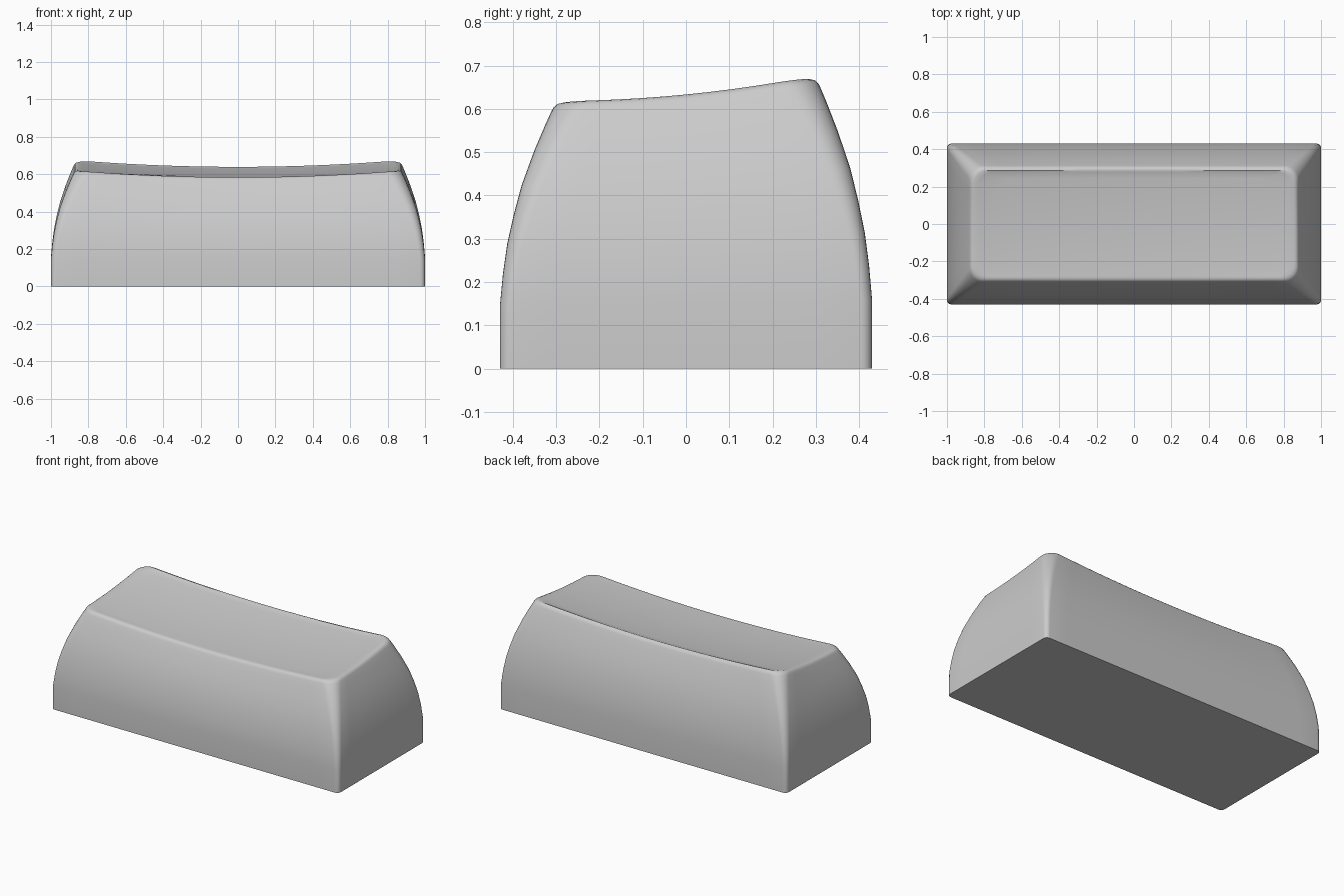
import bpy, bmesh, math

if "Cube" in bpy.data.objects:
    bpy.data.objects.remove(bpy.data.objects["Cube"])

HX, HY = 1.0, 0.43
TOP_INSET = 0.128


def top_height(x, y):
    # Sloping top, dished along its length
    edge = 0.633 + 0.092 * y + 0.14 * y * y
    return edge - 0.034 * (1 - (x / 0.87) ** 2)


def ring(inset, r, nx=16, ny=8, nc=6):
    # Rounded rectangle with a constant number of points
    hx, hy = HX - inset, HY - inset
    pts = []
    for k, (sx, sy) in enumerate([(1, 1), (-1, 1), (-1, -1), (1, -1)]):
        cx, cy = sx * (hx - r), sy * (hy - r)
        for i in range(nc + 1):
            a = math.pi / 2 * (k + i / nc)
            pts.append((cx + r * math.cos(a), cy + r * math.sin(a)))
        n = nx if k % 2 == 0 else ny
        x0, y0 = pts[-1]
        if k % 2 == 0:
            x1, y1 = -x0, y0
        else:
            x1, y1 = x0, -y0
        for i in range(1, n):
            f = i / n
            pts.append((x0 + (x1 - x0) * f, y0 + (y1 - y0) * f))
    return pts


bm = bmesh.new()
loops = []


def add_loop(coords):
    loop = [bm.verts.new(c) for c in coords]
    if loops:
        prev = loops[-1]
        for i in range(len(loop)):
            j = (i + 1) % len(loop)
            bm.faces.new((prev[i], prev[j], loop[j], loop[i]))
    loops.append(loop)


# Bulging side walls, then the small rounded rim: (height fraction, inset, corner radius)
rim = ring(TOP_INSET, 0.075)
walls = [(0, 0, 0.025), (0.235, 0, 0.028), (0.355, 0.007, 0.032),
         (0.47, 0.017, 0.037), (0.58, 0.032, 0.043), (0.69, 0.05, 0.05),
         (0.82, 0.079, 0.06), (0.92, 0.105, 0.068), (0.97, 0.119, 0.074),
         (0.985, 0.124, 0.076), (0.996, 0.132, 0.076), (1.0, 0.143, 0.075)]
for t, inset, r in walls:
    add_loop([(x, y, t * top_height(*p)) for (x, y), p in zip(ring(inset, r), rim)])

# Dished top
last = ring(0.143, 0.075)
for s in (0.97, 0.85, 0.7, 0.55, 0.4, 0.25, 0.1):
    add_loop([(x * s, y * s, top_height(x * s, y * s)) for x, y in last])
centre = bm.verts.new((0, 0, top_height(0, 0)))
for i, v in enumerate(loops[-1]):
    bm.faces.new((v, loops[-1][(i + 1) % len(loops[-1])], centre))

# Flat base
bm.faces.new(list(reversed(loops[0])))
bmesh.ops.recalc_face_normals(bm, faces=bm.faces)

mesh = bpy.data.meshes.new("keycap")
bm.to_mesh(mesh)
bm.free()
keycap = bpy.data.objects.new("keycap", mesh)
bpy.context.collection.objects.link(keycap)
bpy.context.view_layer.objects.active = keycap
keycap.select_set(True)
bpy.ops.object.shade_smooth_by_angle(angle=math.radians(40))
